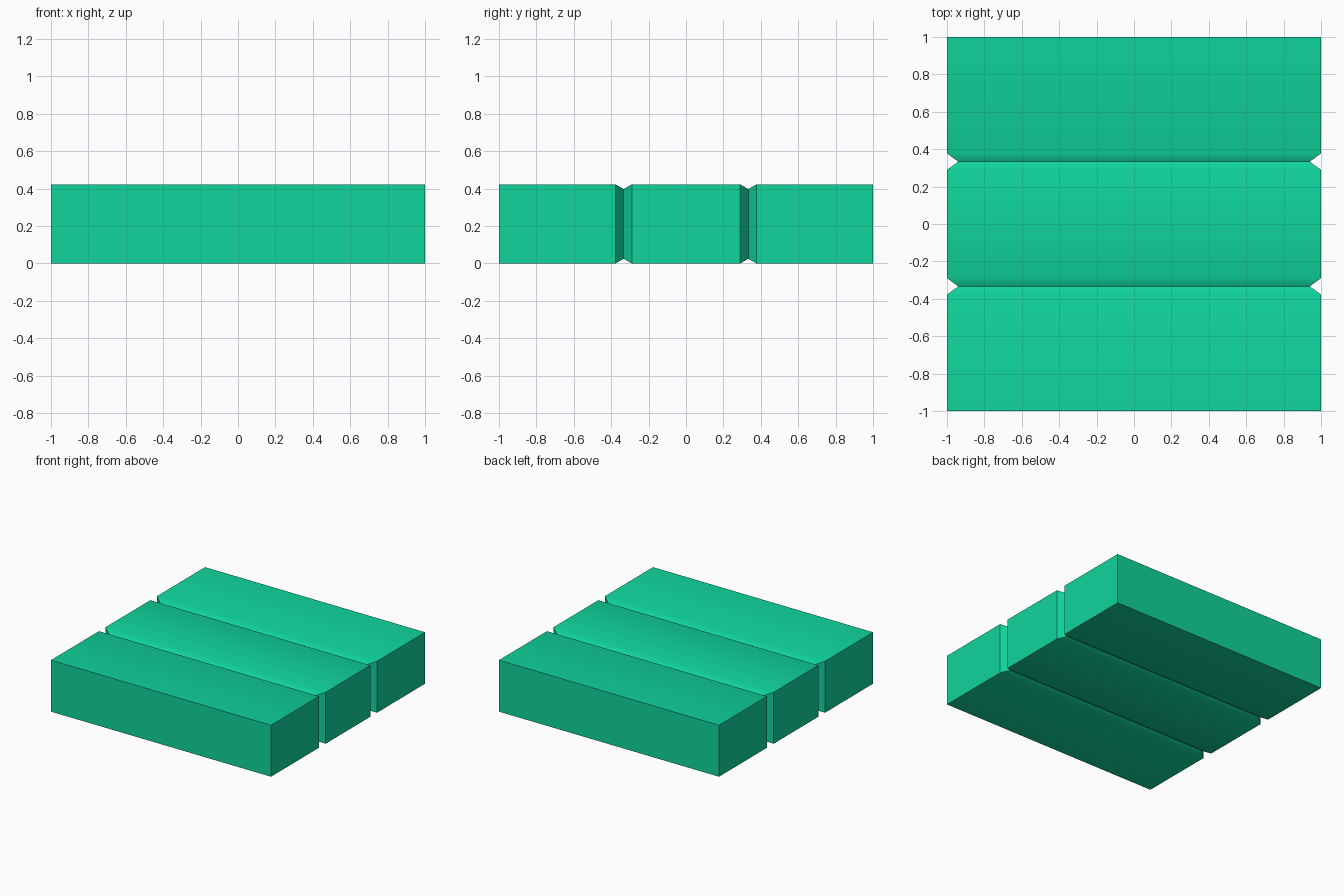
import bpy, bmesh, math

if "Cube" in bpy.data.objects:
    bpy.data.objects.remove(bpy.data.objects["Cube"])

H = 0.423            # block height
GROOVE = 1 / 3       # groove centre line (y)
HALF = 0.044         # groove half width
DX, DZ = 0.06, 0.025  # groove depth at the sides and at top/bottom

mat = bpy.data.materials.new("green")
mat.diffuse_color = (0.005, 0.66, 0.335, 1)
mat.use_nodes = True
mat.node_tree.nodes["Principled BSDF"].inputs["Base Color"].default_value = mat.diffuse_color

# Rectangular rings along y: (y, inset amount 0 or 1)
rings = [(-1, 0)]
for c in (-GROOVE, GROOVE):
    rings += [(c - HALF, 0), (c, 1), (c + HALF, 0)]
rings.append((1, 0))

# Three-section block lofted through the rings
bm = bmesh.new()
loops = []
for y, k in rings:
    x, z0, z1 = 1 - k * DX, k * DZ, H - k * DZ
    loops.append([bm.verts.new(p) for p in
                  ((-x, y, z0), (x, y, z0), (x, y, z1), (-x, y, z1))])
for a, b in zip(loops, loops[1:]):
    for i in range(4):
        j = (i + 1) % 4
        bm.faces.new((a[i], a[j], b[j], b[i]))
bm.faces.new(loops[0])
bm.faces.new(loops[-1])
bmesh.ops.recalc_face_normals(bm, faces=bm.faces[:])

me = bpy.data.meshes.new("grooved_block")
bm.to_mesh(me)
bm.free()
me.materials.append(mat)
ob = bpy.data.objects.new("grooved_block", me)
bpy.context.collection.objects.link(ob)

# Soft shading into the shallow grooves, sharp elsewhere
bpy.context.view_layer.objects.active = ob
ob.select_set(True)
bpy.ops.object.shade_smooth_by_angle(angle=math.radians(35))
